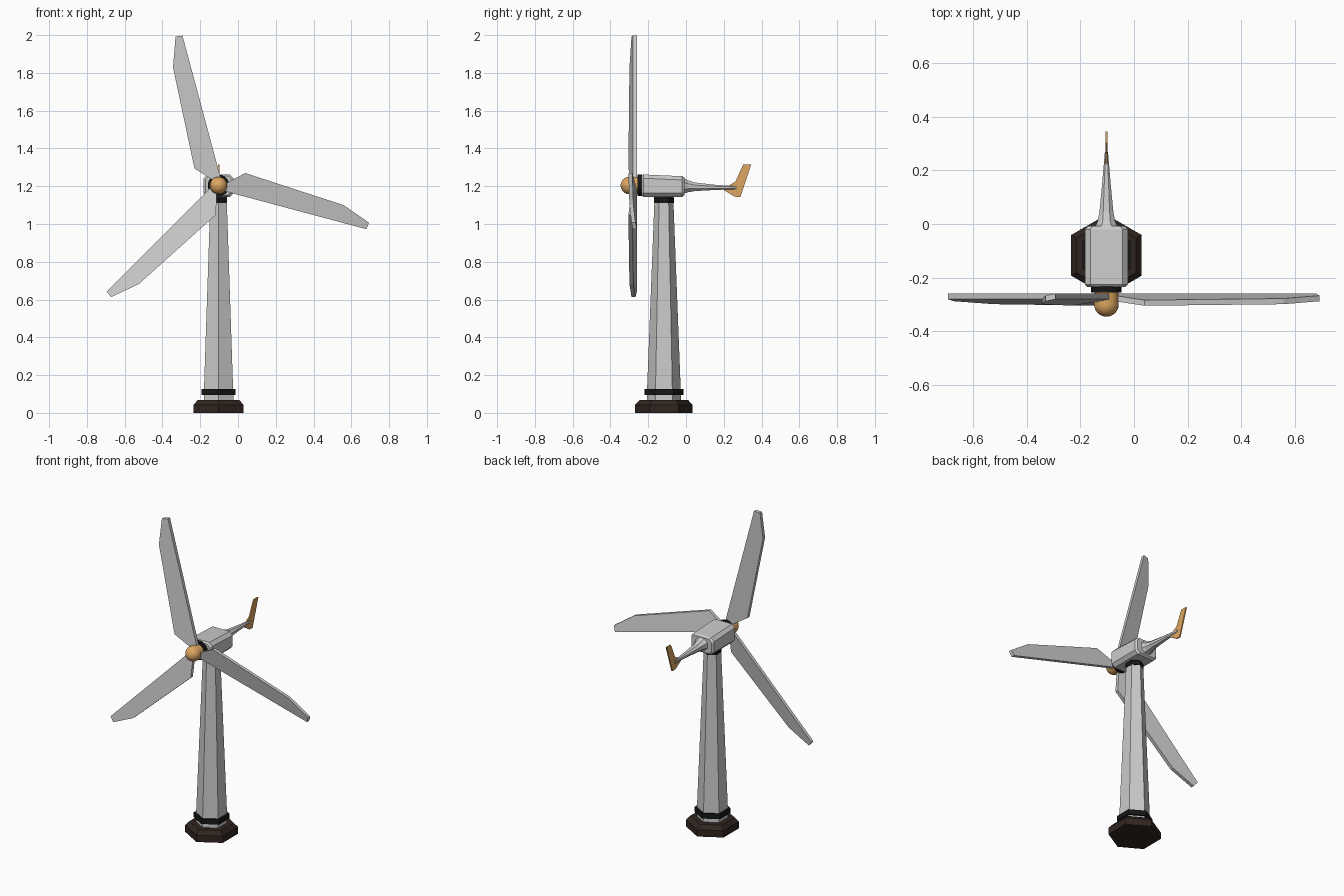
import bpy, bmesh, math
from mathutils import Vector

if "Cube" in bpy.data.objects:
    bpy.data.objects.remove(bpy.data.objects["Cube"])

CX, CY, HUB_Z = -0.103, -0.117, 1.204


def material(name, color):
    m = bpy.data.materials.new(name)
    m.diffuse_color = color
    m.use_nodes = True
    m.node_tree.nodes["Principled BSDF"].inputs["Base Color"].default_value = m.diffuse_color
    return m


DARK = material("dark_brown", (0.03, 0.018, 0.014, 1))
BLACK = material("black", (0.008, 0.008, 0.008, 1))
ORANGE = material("orange", (0.72, 0.38, 0.12, 1))


def loft(name, rings, mat=None, smooth=False):
    """Skin matching rings of points and cap both ends."""
    bm = bmesh.new()
    vr = [[bm.verts.new(p) for p in r] for r in rings]
    n = len(vr[0])
    for a, b in zip(vr, vr[1:]):
        for i in range(n):
            j = (i + 1) % n
            bm.faces.new((a[i], a[j], b[j], b[i]))
    bm.faces.new(vr[0])
    bm.faces.new(vr[-1])
    bmesh.ops.recalc_face_normals(bm, faces=bm.faces)
    me = bpy.data.meshes.new(name)
    bm.to_mesh(me)
    bm.free()
    ob = bpy.data.objects.new(name, me)
    bpy.context.collection.objects.link(ob)
    if mat:
        me.materials.append(mat)
    if smooth:
        bpy.ops.object.select_all(action='DESELECT')
        bpy.context.view_layer.objects.active = ob
        ob.select_set(True)
        bpy.ops.object.shade_smooth_by_angle(angle=math.radians(40))
    return ob


def hexagon(r, z):
    """Horizontal hexagon with a corner facing the front."""
    return [(CX + r * math.sin(i * math.pi / 3), CY - r * math.cos(i * math.pi / 3), z)
            for i in range(6)]


def octagon(y, hw, z0, z1, c):
    """Chamfered rectangle in the xz plane."""
    pts = [(hw, z0 + c), (hw, z1 - c), (hw - c, z1), (c - hw, z1),
           (-hw, z1 - c), (-hw, z0 + c), (c - hw, z0), (hw - c, z0)]
    return [(CX + x, y, z) for x, z in pts]


def circle(y, r, n=32):
    return [(CX + r * math.cos(2 * math.pi * i / n), y,
             HUB_Z + r * math.sin(2 * math.pi * i / n)) for i in range(n)]


# Foundation, tower and its two collars
loft("foundation", [hexagon(r, z) for r, z in
                    [(0.152, 0), (0.152, 0.043), (0.128, 0.068)]], DARK)
loft("tower", [hexagon(0.09, 0.06), hexagon(0.09, 0.1), hexagon(0.049, 1.155)])
loft("lower_collar", [hexagon(0.103, 0.095), hexagon(0.103, 0.126)], BLACK)
loft("upper_collar", [hexagon(r, z) for r, z in
                      [(0.053, 1.112), (0.053, 1.138), (0.047, 1.15)]], BLACK)

# Nacelle with chamfered ends
loft("nacelle", [octagon(*s) for s in [
    (-0.236, 0.070, 1.153, 1.253, 0.018),
    (-0.226, 0.080, 1.144, 1.262, 0.020),
    (-0.020, 0.080, 1.144, 1.253, 0.020),
    (-0.008, 0.070, 1.153, 1.245, 0.018)]])

# Tail boom narrowing in a curve
loft("tail_boom", [octagon(*s) for s in [
    (-0.012, 0.042, 1.162, 1.243, 0.022),
    (0.010, 0.033, 1.168, 1.232, 0.019),
    (0.045, 0.026, 1.174, 1.220, 0.014),
    (0.150, 0.016, 1.180, 1.208, 0.008),
    (0.268, 0.006, 1.184, 1.199, 0.003)]])

# Tail fin
fin = [(0.195, 1.183), (0.257, 1.145), (0.288, 1.143),
       (0.345, 1.315), (0.303, 1.315), (0.262, 1.225)]
loft("tail_fin", [[(CX + s * 0.004, y, z) for y, z in fin] for s in (-1, 1)], ORANGE)

# Rotor shaft and round-nosed hub
loft("rotor_shaft", [circle(-0.256, 0.057), circle(-0.234, 0.057)], BLACK, True)
nose = [(-0.30 - 0.046 * math.cos(a), 0.046 * math.sin(a))
        for a in [math.radians(2 + 8 * i) for i in range(12)]]
loft("hub", [circle(y, r) for y, r in nose + [(-0.25, 0.044)]], ORANGE, True)

# Three pitched blades: outline as (distance along, distance across)
outline = [(0.03, -0.021), (0.816, -0.021), (0.82, 0.016),
           (0.666, 0.071), (0.12, 0.1), (0.03, 0.017)]
for k in range(3):
    ang = math.radians(105 + 120 * k)
    along = Vector((math.cos(ang), 0, math.sin(ang)))
    across = Vector((-math.sin(ang), 0, math.cos(ang)))
    rings = []
    for y0 in (-0.281, -0.260):
        rings.append([Vector((CX, y0 - 0.2 * (v + 0.021), HUB_Z)) + along * u + across * v
                      for u, v in outline])
    loft(f"blade_{k + 1}", rings)
